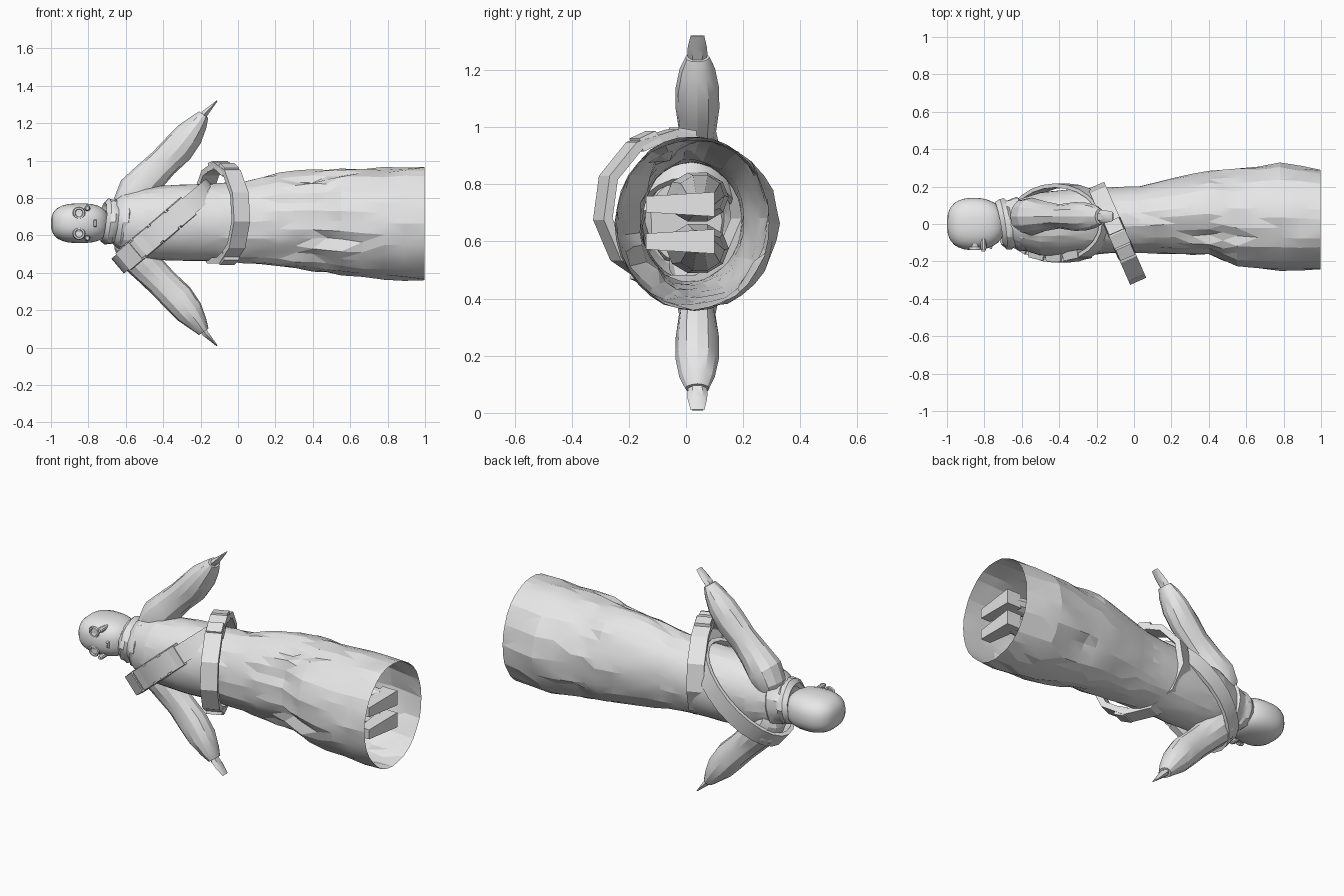
import bpy, bmesh, math, random
from mathutils import Vector as V

if "Cube" in bpy.data.objects:
    bpy.data.objects.remove(bpy.data.objects["Cube"])

random.seed(4)
grey = bpy.data.materials.new("pale_grey")
grey.diffuse_color = (0.8, 0.8, 0.8, 1)
grey.use_nodes = True
grey.node_tree.nodes["Principled BSDF"].inputs["Base Color"].default_value = grey.diffuse_color
MID = 0.665                                   # height of the body's long axis


def finish(name, bm, angle=None):
    bmesh.ops.recalc_face_normals(bm, faces=bm.faces)
    me = bpy.data.meshes.new(name)
    bm.to_mesh(me)
    bm.free()
    me.materials.append(grey)
    ob = bpy.data.objects.new(name, me)
    bpy.context.collection.objects.link(ob)
    if angle:
        bpy.ops.object.select_all(action='DESELECT')
        bpy.context.view_layer.objects.active = ob
        ob.select_set(True)
        bpy.ops.object.shade_smooth_by_angle(angle=math.radians(angle))
    return ob


def skin(bm, rows, closed=False):
    """Quads between successive closed loops of vertices."""
    n = len(rows[0])
    pairs = list(zip(rows, rows[1:])) + ([(rows[-1], rows[0])] if closed else [])
    for a, b in pairs:
        for i in range(n):
            j = (i + 1) % n
            bm.faces.new((a[i], a[j], b[j], b[i]))


def loft(name, rings, n, caps=(True, True), angle=30, warp=None, tris=False):
    """Skin elliptical sections given as (centre, axis u, axis v)."""
    bm = bmesh.new()
    loops = []
    for c, u, v in rings:
        row = []
        for i in range(n):
            t = 2 * math.pi * i / n
            k = warp(V(c).x, i, t) if warp else 1
            row.append(bm.verts.new(V(c) + (V(u) * math.cos(t) + V(v) * math.sin(t)) * k))
        loops.append(row)
    skin(bm, loops)
    if tris:
        bmesh.ops.triangulate(bm, faces=bm.faces)
    if caps[0]:
        bm.faces.new(loops[0])
    if caps[1]:
        bm.faces.new(loops[-1])
    return finish(name, bm, angle)


def band(name, c, a, b, w, thick, n):
    """Closed strap with a rectangular section around an ellipse."""
    bm = bmesh.new()
    c, a, b, w = V(c), V(a), V(b), V(w)
    rows = []
    for i in range(n):
        t = 2 * math.pi * i / n
        d = a * math.cos(t) + b * math.sin(t)
        o = d.normalized() * thick
        rows.append([bm.verts.new(c + d + p) for p in (-w, w, w + o, o - w)])
    skin(bm, rows, True)
    return finish(name, bm, 25 if n > 14 else None)


def box(name, c, u, v, w, taper=1.0):
    """Box from half axes; the +w end is scaled by taper."""
    bm = bmesh.new()
    bmesh.ops.create_cube(bm, size=2)
    c, u, v, w = V(c), V(u), V(v), V(w)
    for p in bm.verts:
        k = taper if p.co.z > 0 else 1
        p.co = c + (u * p.co.x + v * p.co.y) * k + w * p.co.z
    return finish(name, bm)


def lerp_rows(rows, steps):
    out = []
    for a, b in zip(rows, rows[1:]):
        out += [[p + (q - p) * s / steps for p, q in zip(a, b)] for s in range(steps)]
    return out + [list(rows[-1])]


# Robe: x, centre y, centre z, half depth, half width; open at the hem
profile = [(-0.68, 0.0, .67, .09, .10), (-0.61, 0.0, .665, .135, .16),
           (-0.5, 0.0, .665, .17, .19), (-0.3, .01, .668, .18, .205),
           (-0.12, .02, .67, .175, .207), (0.03, .025, .668, .18, .217),
           (0.22, .04, .682, .203, .25), (0.4, .055, .682, .228, .272),
           (0.55, .03, .676, .265, .283), (0.78, .035, .662, .287, .3),
           (0.997, .025, .665, .267, .302)]
# Folds: x, column (0 = front, 8 = top), half length, depth
folds = [(.36, 5, .22, .12), (.38, 2, .22, .13), (.5, 30, .25, .13), (.3, 28, .22, .07),
         (.55, 6, .22, .06), (.45, 0, .25, .09), (.4, 13, .15, .05), (.55, 19, .18, .05)]


def creases(x, i, t):
    k = 1 + (random.random() - .5) * (.05 if -.1 < x < .9 else .02)
    for fx, col, half, depth in folds:
        fade = max(0, 1 - abs(x - fx) / half)
        d = (i - col) % 32
        if d < 2:
            k -= depth * fade * (1, .45)[d]           # pleat with one steep side
        elif d == 31:
            k += depth * .15 * fade
    return k


loft("robe", [((x, y, z), (0, -ry, 0), (0, 0, rz))
              for x, y, z, ry, rz in lerp_rows(profile, 2)], 32, (True, False), 12, creases, True)

# Head: squarish rounded skull lying along x
head = []
for i in range(15):
    s = -math.cos(math.pi * (i + .3) / 14.6)
    r = (1 - min(abs(s), .998) ** 2.7) ** (1 / 2.7)
    ry = .14 if s < .1 else .14 - .02 * (s - .1)
    head.append(((-.845 + .155 * s, 0, MID), (0, -ry * r, 0), (0, 0, .106 * r)))
loft("head", head, 28, angle=50, warp=lambda x, i, t:
     (abs(math.cos(t)) ** 2.5 + abs(math.sin(t)) ** 2.5) ** -.4)


def torus(name, c, big, small, n=16, m=6):
    bm = bmesh.new()
    rows = []
    for i in range(n):
        p = 2 * math.pi * i / n
        row = []
        for j in range(m):
            q = 2 * math.pi * j / m
            r = big + small * math.cos(q)
            row.append(bm.verts.new(V(c) + V((r * math.cos(p), small * math.sin(q),
                                              r * math.sin(p)))))
        rows.append(row)
    skin(bm, rows, True)
    finish(name, bm, 60)


# Face: goggles, temple knobs and mouth
for side in (-1, 1):
    z = MID + .055 * side
    torus("goggle_rim", (-.85, -.131, z), .026, .008)
    loft("goggle_lens", [((-.85, -.105, z), (.026, 0, 0), (0, 0, .026)),
                         ((-.85, -.132, z), (.02, 0, 0), (0, 0, .02))], 12)
    zk = MID + .08 * side
    loft("temple_knob", [((-.805, -.08, zk), (.014, 0, 0), (0, 0, .014)),
                         ((-.805, -.128, zk), (.016, 0, 0), (0, 0, .016)),
                         ((-.805, -.147, zk), (.009, 0, 0), (0, 0, .009))], 10)
box("mouth", (-.765, -.127, MID), (.008, 0, 0), (0, 0, .02), (0, -.006, 0), .7)

# Scarf: one lumpy wrap around the neck
wrap = [(-.715, .085, .085), (-.725, .115, .105), (-.70, .135, .122), (-.675, .132, .124),
        (-.66, .125, .118), (-.635, .14, .138), (-.605, .142, .15), (-.585, .128, .145)]
loft("scarf", [((x, 0, .672), (.02, -ry, 0), (.012, 0, rz)) for x, ry, rz in wrap], 18,
     angle=25, warp=lambda x, i, t: .94 + .12 * random.random())

# Arms and hands, mirrored across the long axis: x, offset from axis, half width, half depth
arm = [(-.60, .05, .05, .07), (-.585, .10, .085, .095), (-.545, .17, .10, .10),
       (-.48, .24, .09, .08), (-.40, .32, .083, .065), (-.32, .40, .088, .075),
       (-.26, .475, .076, .076), (-.21, .54, .05, .062), (-.183, .58, .03, .042)]
hand = [(-.195, .555, .018, .028), (-.175, .59, .02, .035), (-.15, .615, .013, .034),
        (-.112, .655, .004, .024)]
for side in (-1, 1):
    for name, rows, n in (("sleeve", arm, 12), ("hand", hand, 6)):
        rings = []
        for i, (x, z, w, d) in enumerate(rows):
            p, q = rows[max(i - 1, 0)], rows[min(i + 1, len(rows) - 1)]
            t = V((q[0] - p[0], 0, (q[1] - p[1]) * side)).normalized()
            rings.append(((x, .04, MID + z * side), (0, d, 0), (-t.z * w, 0, t.x * w)))
        loft(name, rings, n, angle=25, tris=True,
             warp=lambda x, i, t: .97 + .06 * random.random())

# Loose tilted belt with hip pouches
tilt = V((.10, -.228, 0))
across = V((.24, .105, 0)).normalized()
hub = V((-.09, -.05, .715))
band("belt", hub, (0, 0, .243), tilt, across * .047, .034, 11)
for t in (-.15, .4, 2.75):
    d = V((0, 0, .245)) * math.cos(t) + tilt * math.sin(t)
    o = d.normalized()
    box("belt_pouch", hub + d + o * .012, across * .05, o.cross(across) * .04, o * .024, .85)

# Shoulder strap running diagonally round the torso, with front pouches
d = V((.45, 0, .38)).normalized()
n = V((-d.z, 0, d.x))
mid = V((-.39, 0.005, .65))
long, deep = d * .31, V((0, -.19, 0))
band("shoulder_strap", mid, long, deep, n * .052, .022, 24)
for s in (-.245, -.125, -.005, .115):
    y = -.188 * math.sqrt(1 - (s / .34) ** 2)
    slope = V((0, -y * s / (.34 ** 2 - s * s), 0)) * .8
    along = (d + slope).normalized()
    out = n.cross(along)
    if out.y > 0:
        out = -out
    c = mid + d * s + V((0, y, 0))
    box("strap_pouch", c - out * .004, along * .055, n * .064, out * .022, .92)

# Legs and boots inside the robe
for side in (-1, 1):
    z = MID + .065 * side
    loft("leg", [((-.05, .04, MID + .09 * side), (0, .11, 0), (0, 0, .09)),
                 ((.4, .05, MID + .095 * side), (0, .085, 0), (0, 0, .075)),
                 ((.9, .05, z), (0, .05, 0), (0, 0, .042))], 10)
    box("boot", (.925, -.02, z), (.048, 0, 0), (0, 0, .043), (0, -.12, 0), .65)
